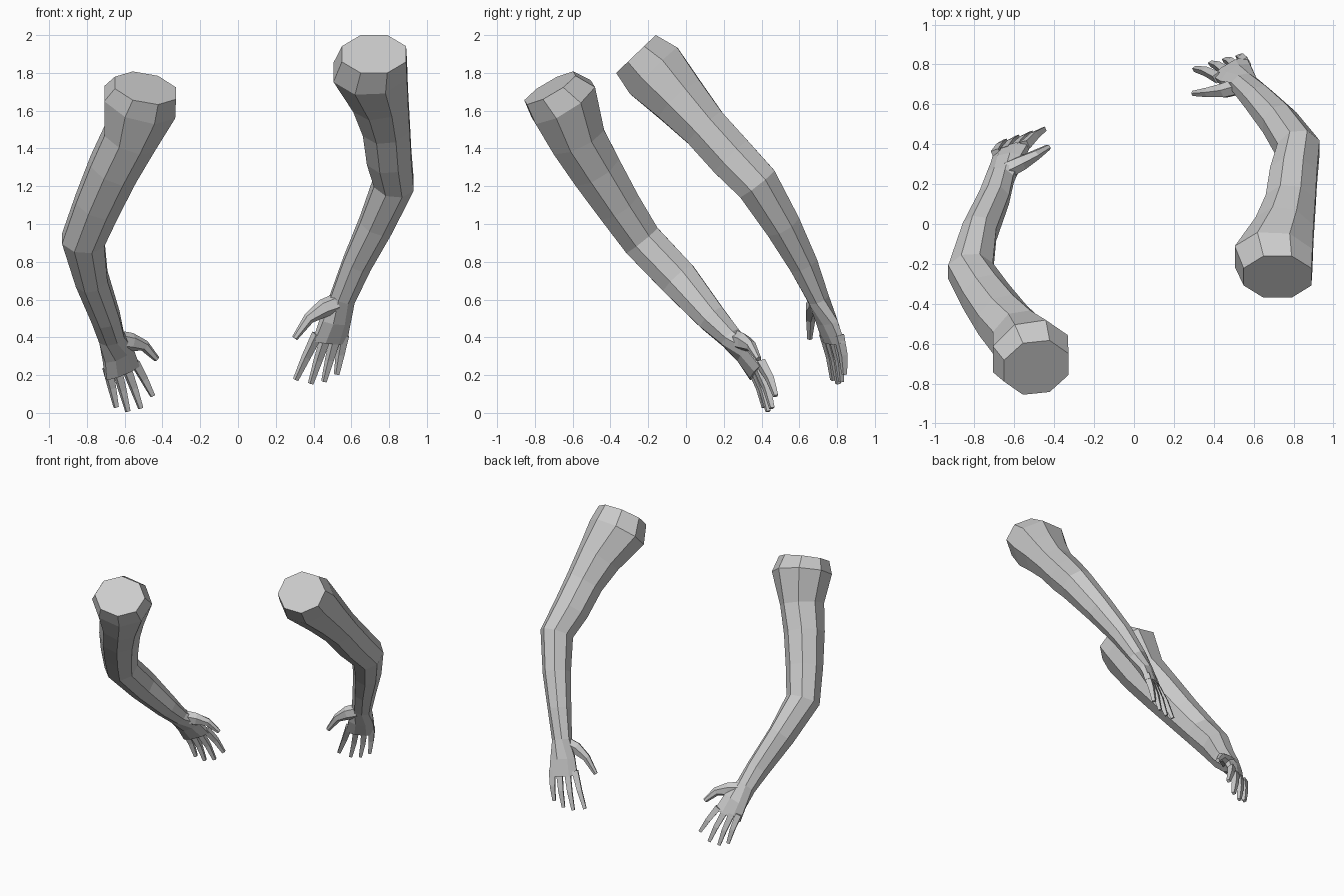
import bpy, bmesh, math
from mathutils import Vector

skin = bpy.data.materials.new("pale_grey")
skin.diffuse_color = (0.6, 0.6, 0.6, 1)


def loft(name, stations, sides, lateral, end_lateral=None, start_normal=None, turn_from=0):
    """Skin rings of (x, y, z, half_width, half_depth); the lateral axis may turn near the end."""
    pts = [Vector(s[:3]) for s in stations]
    n = len(pts)
    bm = bmesh.new()
    rings = []
    for i, s in enumerate(stations):
        t = Vector()
        if i > 0:
            t += (pts[i] - pts[i - 1]).normalized()
        if i < n - 1:
            t += (pts[i + 1] - pts[i]).normalized()
        if i == 0 and start_normal:
            t = -Vector(start_normal)
        t.normalize()
        lat = Vector(lateral)
        if end_lateral and i >= turn_from:
            f = (i - turn_from + 1) / (n - turn_from)
            lat = lat.lerp(Vector(end_lateral), min(1, f * 1.5))
        u = (lat - t * lat.dot(t)).normalized()
        v = t.cross(u)
        k = 1 / math.cos(math.pi / sides)
        ring = []
        for j in range(sides):
            a = 2 * math.pi * (j + 0.5) / sides
            ring.append(bm.verts.new(pts[i] + u * math.cos(a) * s[3] * k + v * math.sin(a) * s[4] * k))
        rings.append(ring)
    for a, b in zip(rings, rings[1:]):
        for j in range(sides):
            q = (j + 1) % sides
            bm.faces.new((a[j], a[q], b[q], b[j]))
    bm.faces.new(rings[0][::-1])
    bm.faces.new(rings[-1])
    bmesh.ops.recalc_face_normals(bm, faces=bm.faces)
    me = bpy.data.meshes.new(name)
    bm.to_mesh(me)
    bm.free()
    me.materials.append(skin)
    ob = bpy.data.objects.new(name, me)
    bpy.context.collection.objects.link(ob)
    return ob


def fingers(side, bases, tips, lateral, bend):
    """Four tapered fingers, each with a slightly raised middle joint."""
    for label, b, t in zip(("index", "middle", "ring", "little"), bases, tips):
        b, t = Vector(b), Vector(t)
        start = b - (t - b) * 0.15
        mid = b.lerp(t, 0.45) + Vector(bend)
        loft(f"{side}_{label}_finger",
             [(*start, .021, .022), (*mid, .017, .018), (*t, .011, .011)], 4, lateral)


# First arm: capped shoulder, elbow, wrist, palm
lat_a = (0.16, 0.06, 0.04)
loft("left_arm", [
    (-.49, -.72, 1.72, .165, .150),
    (-.52, -.65, 1.645, .195, .185),
    (-.575, -.575, 1.45, .140, .148),
    (-.66, -.48, 1.29, .130, .135),
    (-.745, -.36, 1.10, .120, .118),
    (-.82, -.235, .915, .112, .106),
    (-.775, -.04, .71, .086, .103),
    (-.70, .135, .505, .075, .078),
    (-.67, .235, .40, .068, .060),
    (-.635, .315, .31, .085, .045),
    (-.612, .375, .215, .098, .030)], 8,
    (1, 0, 0), lat_a, (.2, -.5, .85), 8)
fingers("left",
        [(-.535, .405, .245), (-.583, .39, .215), (-.635, .375, .205), (-.685, .36, .21)],
        [(-.452, .475, .09), (-.515, .455, .025), (-.583, .435, .008), (-.645, .415, .03)],
        lat_a, (0, .008, .004))
loft("left_thumb", [
    (-.635, .27, .385, .040, .045),
    (-.565, .305, .375, .035, .042),
    (-.495, .345, .355, .024, .026),
    (-.430, .385, .285, .013, .014)], 6, (0, 1, 0))

# Second arm
lat_b = (0.155, 0.08, 0.01)
loft("right_arm", [
    (.72, -.265, 1.90, .170, .145),
    (.70, -.17, 1.81, .195, .175),
    (.755, -.03, 1.655, .148, .145),
    (.785, .10, 1.51, .125, .122),
    (.80, .24, 1.355, .118, .122),
    (.825, .375, 1.215, .106, .115),
    (.73, .51, .995, .090, .095),
    (.63, .62, .79, .076, .076),
    (.553, .70, .605, .066, .056),
    (.515, .745, .485, .085, .045),
    (.485, .78, .375, .098, .030)], 8,
    (1, 0, 0), lat_b, (0, -.69, .72), 8)
fingers("right",
        [(.405, .74, .385), (.455, .765, .37), (.507, .79, .365), (.555, .812, .385)],
        [(.305, .778, .175), (.385, .805, .155), (.455, .822, .165), (.522, .838, .203)],
        lat_b, (0, .008, .004))
loft("right_thumb", [
    (.520, .69, .580, .040, .045),
    (.455, .67, .555, .035, .042),
    (.375, .66, .500, .024, .026),
    (.300, .655, .395, .013, .014)], 6, (0, 1, 0))
